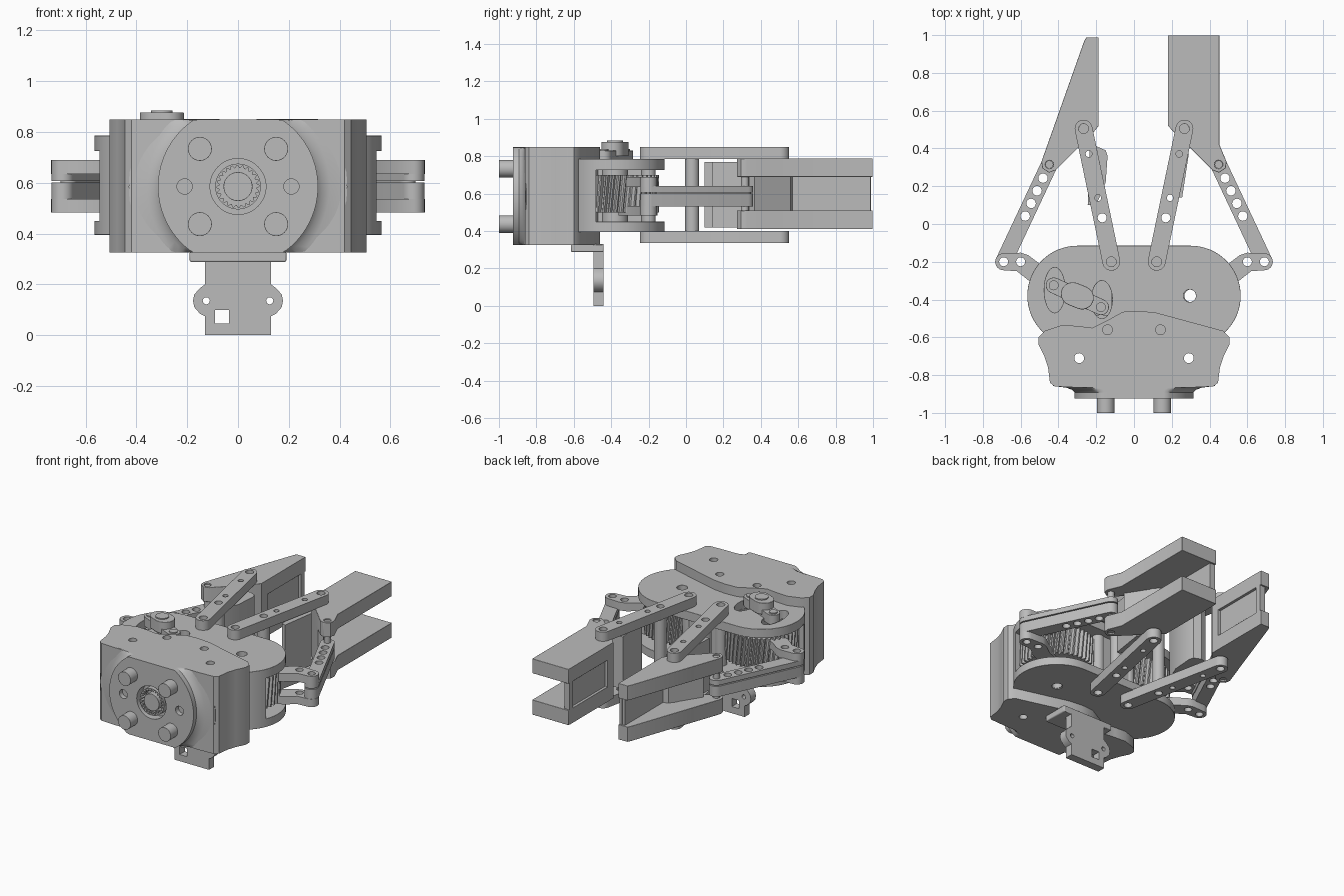
import bpy, bmesh, math
from mathutils import Vector

cube = bpy.data.objects.get("Cube")
if cube:
    bpy.data.objects.remove(cube)

grey = bpy.data.materials.new("plain_grey")
grey.use_nodes = True
grey.diffuse_color = (0.5, 0.5, 0.5, 1)
grey.node_tree.nodes["Principled BSDF"].inputs["Base Color"].default_value = (0.5, 0.5, 0.5, 1)


# ---- helpers ----
def finish(name, me, bevel=0.0):
    me.materials.clear()
    me.materials.append(grey)
    me.shade_smooth()
    me.set_sharp_from_angle(angle=math.radians(35))
    ob = bpy.data.objects.new(name, me)
    bpy.context.collection.objects.link(ob)
    if bevel:
        mod = ob.modifiers.new("soft_edges", 'BEVEL')
        mod.width, mod.segments, mod.limit_method = bevel, 2, 'ANGLE'
        mod.angle_limit = math.radians(50)
    return ob


def circle(x, y, r, n=32, ry=None):
    ry = ry or r
    return [(x + r * math.cos(i * math.tau / n), y + ry * math.sin(i * math.tau / n)) for i in range(n)]


def capsule(a, b, r, n=12):
    a, b = Vector(a), Vector(b)
    t = math.atan2(b.y - a.y, b.x - a.x)
    pts = []
    for c, start in ((b, t - math.pi / 2), (a, t + math.pi / 2)):
        for i in range(n + 1):
            w = start + math.pi * i / n
            pts.append((c.x + r * math.cos(w), c.y + r * math.sin(w)))
    return pts


def rect(u0, v0, u1, v1):
    return [(u0, v0), (u1, v0), (u1, v1), (u0, v1)]


def gear(x, y, r, depth, teeth):
    pts = []
    for i in range(teeth * 4):
        w, q = i * math.tau / (teeth * 4), r if i % 4 < 2 else r - depth
        pts.append((x + q * math.cos(w), y + q * math.sin(w)))
    return pts


def flip(pts, s):
    return [(s * x, y) for x, y in pts]


def plate(name, outlines, lo, hi, axis='z', bevel=0.0, twist=None):
    """Extrude closed outlines (inner ones become holes) from lo to hi along an axis."""
    cu = bpy.data.curves.new(name, 'CURVE')
    cu.dimensions, cu.fill_mode, cu.extrude = '2D', 'BOTH', (hi - lo) / 2
    for pts in outlines:
        sp = cu.splines.new('POLY')
        sp.points.add(len(pts) - 1)
        for p, (u, v) in zip(sp.points, pts):
            p.co = (u, v, 0, 1)
        sp.use_cyclic_u = True
    tmp = bpy.data.objects.new("temp", cu)
    bpy.context.collection.objects.link(tmp)
    dg = bpy.context.evaluated_depsgraph_get()
    me = bpy.data.meshes.new_from_object(tmp.evaluated_get(dg))
    bpy.data.objects.remove(tmp)
    bm = bmesh.new()
    bm.from_mesh(me)
    bmesh.ops.remove_doubles(bm, verts=bm.verts, dist=1e-5)
    for v in bm.verts:
        u, w, h = v.co.x, v.co.y, v.co.z + (lo + hi) / 2
        if twist and v.co.z > 0:
            d = Vector((u - twist[0], w - twist[1]))
            k = twist[2]
            u = twist[0] + d.x * math.cos(k) - d.y * math.sin(k)
            w = twist[1] + d.x * math.sin(k) + d.y * math.cos(k)
        v.co = {'z': (u, w, h), 'y': (u, h, w), 'x': (h, u, w)}[axis]
    bmesh.ops.recalc_face_normals(bm, faces=bm.faces)
    bm.to_mesh(me)
    bm.free()
    me.name = name
    return finish(name, me, bevel)


LOW, HIGH, MID = 0.325, 0.848, 0.585


def clamp_z(z):
    return min(HIGH, max(LOW, z))


# ---- rear housing ----
side = [(0.31, -0.865), (0.42, -0.86), (0.445, -0.84), (0.455, -0.76), (0.475, -0.7), (0.505, -0.64), (0.505, -0.6), (0.47, -0.565)]
wave = [(0.12, -0.47), (0.03, -0.46), (-0.06, -0.465), (-0.14, -0.51), (-0.22, -0.55), (-0.3, -0.54), (-0.38, -0.535)]
body = side + wave + flip(side, -1)[::-1]
holes = [circle(s * x, y, 0.026, 20) for s in (-1, 1) for x, y in ((0.14, -0.56), (0.29, -0.71))]
plate("housing_block", [body] + holes, LOW, HIGH)

# ---- round mounting flange, flattened at top and bottom ----
disc = [(x, clamp_z(z)) for x, z in circle(0, MID, 0.315, 96)]
plate("mounting_face", [disc, circle(0, MID, 0.11, 48)] + [circle(s * 0.21, MID, 0.03, 24) for s in (-1, 1)],
      -0.925, -0.89, 'y')
flare = [(0.11, -0.85), (0.11, -0.892), (0.315, -0.892), (0.33, -0.877), (0.36, -0.866), (0.43, -0.858), (0.43, -0.84)]
bm = bmesh.new()
N = 96
rings = [[bm.verts.new((x, y, clamp_z(z))) for x, z in circle(0, MID, r, N)] for r, y in flare]
for a, b in zip(rings, rings[1:]):
    for i in range(N):
        j = (i + 1) % N
        bm.faces.new((a[i], b[i], b[j], a[j]))
bmesh.ops.recalc_face_normals(bm, faces=bm.faces)
mesh = bpy.data.meshes.new("flange_fillet")
bm.to_mesh(mesh)
bm.free()
finish("flange_fillet", mesh)
plate("bearing_ring", [circle(0, MID, 0.09, 48), gear(0, MID, 0.083, 0.01, 24)], -0.92, -0.86, 'y')
plate("drive_shaft", [circle(0, MID, 0.057)], -0.925, -0.85, 'y', 0.008)
for sx in (-1, 1):
    for sz in (-1, 1):
        plate("mounting_bolt", [circle(sx * 0.15, MID + sz * 0.148, 0.047)], -1.0, -0.9, 'y', 0.01)

# ---- gearbox: two rounded plates with open sides ----
gx, gy = 0.3, -0.38
stadium = capsule((-gx, gy), (gx, gy), 0.265, 32)
slots = [circle(-0.42, -0.35, 0.055, 28, 0.12), circle(-0.17, -0.4, 0.055, 28, 0.1)]
plate("gearbox_top", [stadium, circle(gx - 0.005, gy, 0.033)] + slots, 0.725, 0.785, bevel=0.008)
plate("gearbox_bottom", [stadium, circle(gx - 0.005, gy, 0.033)], 0.395, 0.45, bevel=0.008)
back_wall = [p for p in stadium if p[1] < -0.46]
plate("gearbox_wall", [sorted([p for p in back_wall if p[0] < 0], key=lambda p: -p[1])
                       + sorted([p for p in back_wall if p[0] > 0], key=lambda p: p[1])], 0.44, 0.73)
plate("gearbox_core", [rect(-0.12, -0.5, 0.12, -0.17)], 0.44, 0.73)

# ---- bottom sensor bracket ----
half = [(0.13, 0.005), (0.13, 0.075), (0.15, 0.085), (0.172, 0.11), (0.177, 0.135), (0.172, 0.16),
        (0.15, 0.185), (0.13, 0.2), (0.13, 0.3)]
tab = half + flip(half, -1)[::-1]
plate("bracket_tab", [tab, rect(-0.09, 0.045, -0.035, 0.1)] + [circle(s * 0.125, 0.135, 0.014, 16) for s in (-1, 1)],
      -0.495, -0.44, 'y')
plate("bracket_foot", [rect(-0.13, -0.495, 0.13, -0.44)], 0.0, 0.012)
plate("bracket_flange", [rect(-0.19, -0.615, 0.19, -0.44)], 0.288, 0.33, bevel=0.006)

# ---- selector lever on the gearbox top ----
plate("lever_arm", [capsule((-0.425, -0.325), (-0.175, -0.44), 0.042)], 0.765, 0.83, bevel=0.006)
plate("lever_hub", [capsule((-0.325, -0.37), (-0.275, -0.39), 0.062)], 0.8, 0.877, bevel=0.01)
plate("lever_cap", [circle(-0.3, -0.38, 0.042)], 0.87, 0.884)
for x, y in ((-0.425, -0.325), (-0.175, -0.44)):
    plate("lever_screw", [circle(x, y, 0.026, 20)], 0.82, 0.838)

# ---- linkage on both sides ----
for s in (-1, 1):
    tag = "left" if s > 0 else "right"

    plate(tag + "_worm_wheel", [gear(s * gx, gy, 0.235, 0.022, 44), circle(s * gx, gy, 0.033)],
          0.5, 0.7, twist=(s * gx, gy, 0.09))
    plate(tag + "_wheel_axle", [circle(s * gx, gy, 0.07), circle(s * gx, gy, 0.033)], 0.4, 0.74)

    # crank: two layers either side of the drive link
    crank = [(0.4, -0.36), (0.55, -0.305), (0.62, -0.25)] + capsule((0.6, -0.2), (0.69, -0.2), 0.045)[:13] \
        + [(0.6, -0.152), (0.56, -0.165), (0.5, -0.21), (0.4, -0.25)]
    pins = [circle(s * x, -0.2, 0.024, 20) for x in (0.6, 0.69)]
    for lo, hi in ((0.482, 0.535), (0.635, 0.69)):
        plate(tag + "_crank_plate", [flip(crank, s)] + pins, lo, hi)

    # drive link with a row of holes
    a, b = Vector((s * 0.69, -0.2)), Vector((s * 0.448, 0.315))
    row = [circle(*a.lerp(b, t), 0.025, 20) for t in (0, 0.47, 0.6, 0.73, 0.86)]
    for lo, hi in ((0.53, 0.6), (0.607, 0.64)):
        plate(tag + "_drive_link", [capsule(a, b, 0.044)] + row, lo, hi)
    plate(tag + "_link_core", [capsule(a.lerp(b, 0.1), b, 0.032)] + row[1:], 0.595, 0.61)

    # parallel arms above and below, tied by posts and a web
    a, b = Vector((s * 0.12, -0.2)), Vector((s * 0.267, 0.505))
    arm_holes = [circle(*a.lerp(b, t), r, 20) for t, r in ((0, 0.026), (0.33, 0.024), (0.48, 0.017), (0.81, 0.017), (1, 0.026))]
    for lo, hi in ((0.785, 0.85), (0.335, 0.4)):
        plate(tag + "_arm", [capsule(a, b, 0.047)] + arm_holes, lo, hi, bevel=0.006)
    for t in (0, 0.33):
        p = a.lerp(b, t)
        plate(tag + "_arm_post", [circle(*p, 0.038), circle(*p, 0.024)], 0.395, 0.79)
    web = [(0.0, 0.39), (0.03, 0.14), (0.055, 0.14), (0.09, 0.37), (0.07, 0.4)] if s > 0 else \
        [(0.0, 0.4), (-0.01, 0.1), (0.035, 0.1), (0.085, 0.22), (0.095, 0.36), (0.085, 0.39), (0.04, 0.41)]
    shift = 0.23 if s > 0 else -0.235
    plate(tag + "_arm_web", [[(x + shift - (0.03 if s > 0 else 0), y) for x, y in web]], 0.42, 0.77)

    # finger: channel with a recessed grip pad facing inward
    tip = 0.998 if s > 0 else 0.988
    inner = 0.18 if s > 0 else 0.187
    root = [(0.49, 0.33), (0.485, 0.295), (0.45, 0.272), (0.415, 0.285), (0.3, 0.4), (0.235, 0.46), (inner, 0.52), (inner, tip)]
    outer = [(0.452, tip), (0.452, 0.42)] if s > 0 else [(0.253, tip), (0.265, 0.965)]
    eye = circle(s * 0.448, 0.315, 0.022, 20)
    extra = [circle(s * 0.267, 0.505, 0.026, 20)]
    for lo, hi in ((0.41, 0.51), (0.69, 0.788)):
        plate(tag + "_finger_flange", [flip(root + outer, s), eye] + extra, lo, hi, bevel=0.008)
    x0, x1 = sorted((s * inner, s * (inner + 0.02)))
    plate(tag + "_grip_frame", [rect(0.52, 0.41, tip - 0.01, 0.788), rect(0.58, 0.455, tip - 0.05, 0.745)], x0, x1, 'x')
    x0, x1 = sorted((s * (inner + 0.018), s * (inner + 0.04)))
    plate(tag + "_grip_pad", [rect(0.54, 0.42, tip - 0.012, 0.78)], x0, x1, 'x')
    knuckle = [(inner, 0.52), (0.235, 0.46), (0.3, 0.4), (0.36, 0.34), (0.385, 0.365), (0.26, 0.56), (inner, 0.58)]
    plate(tag + "_finger_knuckle", [flip(knuckle, s)], 0.5, 0.7)
    plate(tag + "_finger_pin", [circle(s * 0.448, 0.315, 0.021, 20)], 0.42, 0.78)
